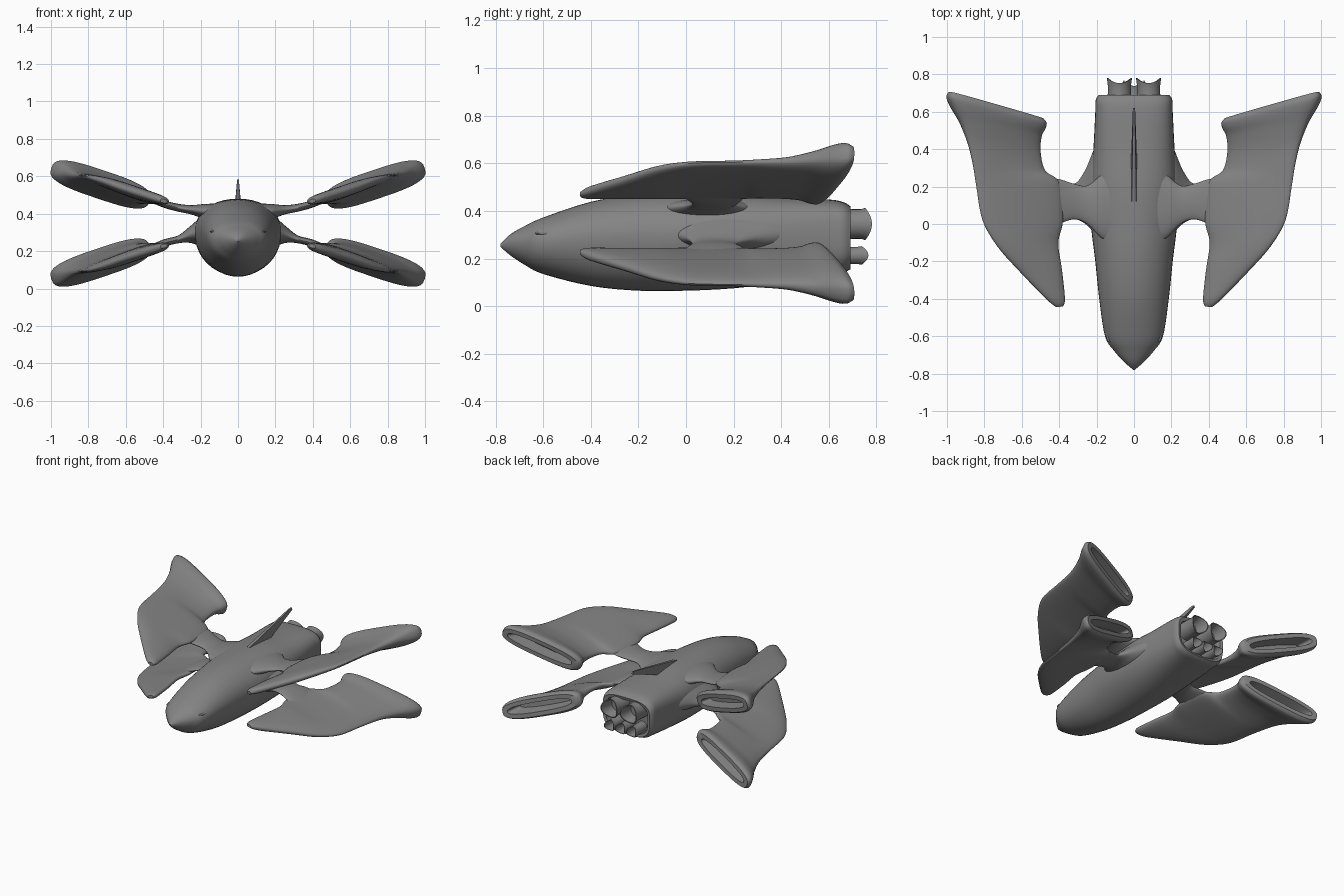
import bpy, bmesh, math
from mathutils import Vector

MIRROR_HEIGHT = 0.695   # lower wings mirror the upper ones: z -> MIRROR_HEIGHT - z

default_cube = bpy.data.objects.get("Cube")
if default_cube:
    bpy.data.objects.remove(default_cube, do_unlink=True)

hull_grey = bpy.data.materials.new("hull_grey")
hull_grey.use_nodes = True
hull_colour = (0.23, 0.23, 0.23, 1)
hull_grey.diffuse_color = hull_colour
for node in hull_grey.node_tree.nodes:
    if node.type == 'BSDF_PRINCIPLED':
        node.inputs["Base Color"].default_value = hull_colour


def smooth_rows(rows, steps=5):
    """Catmull-Rom interpolation of the section parameters."""
    result = []
    last = len(rows) - 1
    for i in range(last):
        before, start = rows[max(i - 1, 0)], rows[i]
        end, after = rows[i + 1], rows[min(i + 2, last)]
        for step in range(steps):
            t = step / steps
            result.append([
                b + (c - a) * t / 2
                + (a - 2.5 * b + 2 * c - d / 2) * t * t
                + (1.5 * (b - c) + (d - a) / 2) * t ** 3
                for a, b, c, d in zip(before, start, end, after)])
    result.append(list(rows[last]))
    return result


def ring(centre, across, up, down=None, power=2, sides=40):
    """Superellipse section spanned by two half-axis vectors."""
    down = up if down is None else down
    points = []
    for i in range(sides):
        angle = math.tau * i / sides
        c, s = math.cos(angle), math.sin(angle)
        u = math.copysign(abs(c) ** (2 / power), c)
        v = math.copysign(abs(s) ** (2 / power), s)
        points.append(centre + across * u + (up if s > 0 else down) * v)
    return points


def finish(bm, name, angle=40):
    bmesh.ops.recalc_face_normals(bm, faces=bm.faces)
    mesh = bpy.data.meshes.new(name)
    bm.to_mesh(mesh)
    bm.free()
    mesh.materials.append(hull_grey)
    obj = bpy.data.objects.new(name, mesh)
    bpy.context.collection.objects.link(obj)
    bpy.ops.object.select_all(action='DESELECT')
    obj.select_set(True)
    bpy.context.view_layer.objects.active = obj
    bpy.ops.object.shade_smooth_by_angle(angle=math.radians(angle))


def loft(name, rings, side=1, lower=False):
    """Skin a list of rings, closed at both ends, optionally mirrored."""
    bm = bmesh.new()
    loops = []
    for points in rings:
        loops.append([bm.verts.new((p.x * side, p.y,
                                    MIRROR_HEIGHT - p.z if lower else p.z))
                      for p in points])
    for first, second in zip(loops, loops[1:]):
        for i in range(len(first)):
            j = (i + 1) % len(first)
            bm.faces.new((first[i], first[j], second[j], second[i]))
    bm.faces.new(loops[0])
    bm.faces.new(loops[-1])
    finish(bm, name)


# Fuselage: y, half width, bottom, top, squareness
hull_rows = [
    (-.78, .004, .25, .26, 2), (-.74, .05, .215, .30, 2),
    (-.68, .105, .175, .335, 2), (-.6, .155, .135, .372, 2),
    (-.4, .186, .085, .438, 2), (-.2, .207, .065, .47, 2),
    (0, .23, .065, .48, 2), (.2, .23, .075, .478, 2.2),
    (.4, .217, .10, .46, 2.6), (.6, .207, .13, .448, 3.2),
    (.66, .205, .14, .437, 3.4), (.69, .19, .155, .42, 3.4)]
tail_recess = [(.685, .17, .17, .40, 3.4), (.63, .165, .175, .395, 3.4)]


def hull_ring(row):
    y, width, bottom, top, power = row
    waist = bottom + (top - bottom) * .57
    return ring(Vector((0, y, waist)), Vector((width, 0, 0)),
                Vector((0, 0, top - waist)), Vector((0, 0, waist - bottom)), power)


loft("fuselage", [hull_ring(r) for r in smooth_rows(hull_rows) + tail_recess])

# Wing blade: inner x y z, outer x y z, thickness, squareness
wing_rows = [
    (.38, -.44, .463, .415, -.445, .473, .02, 2.3),
    (.37, -.40, .462, .47, -.40, .492, .045, 2.3),
    (.385, -.25, .462, .615, -.25, .538, .06, 2.3),
    (.405, -.1, .46, .73, -.12, .579, .065, 2.3),
    (.38, .02, .457, .81, .02, .6, .06, 2.3),
    (.40, .22, .457, .843, .2, .604, .06, 2.3),
    (.475, .285, .462, .862, .32, .608, .065, 2.4),
    (.50, .38, .465, .888, .43, .613, .08, 2.5),
    (.497, .465, .469, .93, .54, .627, .11, 2.7),
    (.478, .51, .468, .98, .63, .64, .145, 3),
    (.472, .54, .468, .998, .68, .645, .152, 3.1),
    (.487, .563, .472, .988, .707, .642, .125, 3)]
duct_rows = [(.525, .572, .485, .955, .698, .63, .068, 2.6),
             (.55, .5, .49, .92, .6, .615, .045, 2.4)]


def wing_ring(row):
    inner, outer = Vector(row[:3]), Vector(row[3:6])
    thickness, power = row[6:]
    across = (outer - inner) / 2
    up = Vector((-across.z, 0, across.x)).normalized() * thickness / 2
    return ring((inner + outer) / 2, across, up, power=power)


# Wing strut: x, front y, back y, z, thickness; broader fairing on the lower pair
strut_tip = [(.32, .025, .215, .432, .042), (.4, .0, .24, .453, .04),
             (.48, -.04, .25, .485, .035)]
upper_root = [(.1, -.12, .33, .405, .1), (.18, -.07, .26, .412, .08),
              (.25, .0, .205, .421, .05)]
lower_root = [(.12, -.12, .54, .385, .2), (.2, -.06, .43, .392, .15),
              (.26, .0, .29, .408, .085)]


def strut_ring(row):
    x, front, back, z, thickness = row
    return ring(Vector((x, (front + back) / 2, z)),
                Vector((0, (back - front) / 2, 0)), Vector((0, 0, thickness / 2)))


for side, side_name in ((1, "left"), (-1, "right")):
    for lower, level in ((False, "upper"), (True, "lower")):
        root = lower_root if lower else upper_root
        loft(f"{side_name}_{level}_wing",
             [wing_ring(r) for r in smooth_rows(wing_rows) + duct_rows], side, lower)
        loft(f"{side_name}_{level}_strut",
             [strut_ring(r) for r in smooth_rows(root + strut_tip)], side, lower)

    # Brow bump on the nose
    bpy.ops.mesh.primitive_uv_sphere_add(segments=20, ring_count=10, radius=1,
                                         location=(side * .125, -.585, .305))
    brow = bpy.context.object
    brow.name = f"{side_name}_brow"
    brow.scale = (.026, .05, .01)
    brow.data.materials.append(hull_grey)
    bpy.ops.object.shade_smooth()


# Engine nozzles: waisted open tubes with a scalloped rim
def nozzle(name, x, z, radius, end):
    rings = []
    profile = ((.62, 1, 0), (.7, .94, 0), (end - .03, .94, .3), (end, 1.02, 1),
               (end, .92, 1), (end - .03, .82, .3), (.68, .7, 0))
    for y, scale, scallop in profile:
        r = radius * scale
        points = ring(Vector((x, y, z)), Vector((r, 0, 0)), Vector((0, 0, r)), sides=32)
        for p in points:
            p.y += scallop * .014 * (((p.x - x) / r) ** 2 * 2 - 1)
        rings.append(points)
    loft(name, rings)


for side, side_name in ((1, "left"), (-1, "right")):
    nozzle(f"{side_name}_main_nozzle", side * .078, .345, .066, .767)
    nozzle(f"{side_name}_small_nozzle", side * .09, .213, .038, .752)
nozzle("centre_small_nozzle", 0, .213, .038, .752)

# Dorsal fin: slender swept blade, thicker at its base
fin_mesh = bmesh.new()
outline = ((.12, .482, .012), (.58, .578, .005), (.615, .582, .005),
           (.62, .567, .006), (.34, .455, .016), (.14, .455, .016))
left = [fin_mesh.verts.new((t, y, z)) for y, z, t in outline]
right = [fin_mesh.verts.new((-t, y, z)) for y, z, t in outline]
fin_mesh.faces.new(left)
fin_mesh.faces.new(right)
for i in range(len(outline)):
    j = (i + 1) % len(outline)
    fin_mesh.faces.new((left[i], left[j], right[j], right[i]))
finish(fin_mesh, "dorsal_fin")
